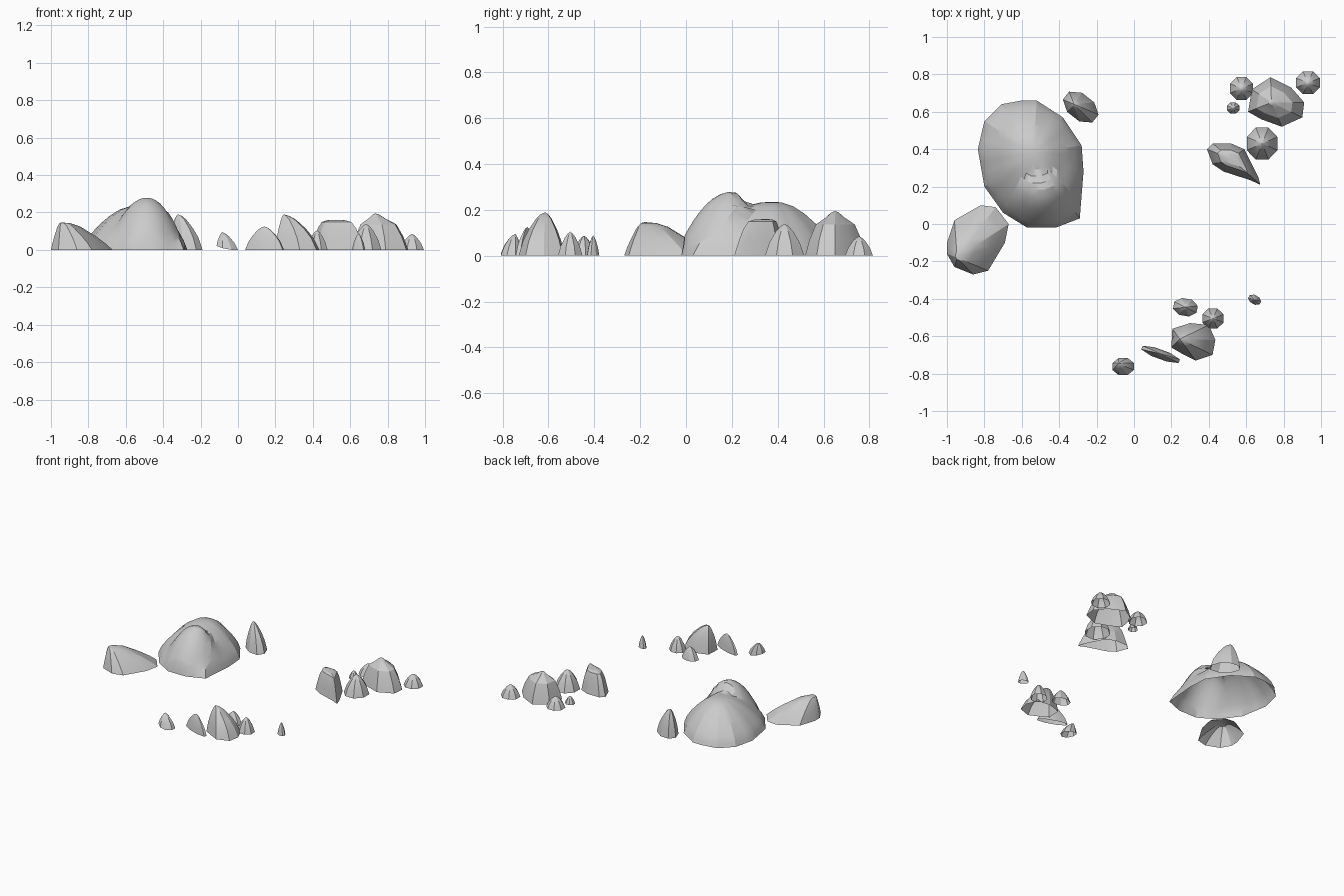
import bpy, bmesh, math
from mathutils import Vector

if "Cube" in bpy.data.objects:
    bpy.data.objects.remove(bpy.data.objects["Cube"])

# vertical profiles: (height fraction, width fraction), closing at the peak
CONE = [(0, 1), (.40, .78), (.75, .45), (.92, .2)]
SHARP = [(0, 1), (.33, .84), (.60, .62), (.85, .34), (.95, .17)]
SHOULDER = [(0, 1), (.35, .86), (.70, .64), (.86, .30), (.97, .12)]
SLAB = [(0, 1), (.25, .85), (.50, .67), (.86, .36), (.97, .18)]
BLUNT = [(0, 1), (.38, .86), (.72, .72), (.93, .56), (.99, .35)]
SLOPE = [(0, 1), (.2, .93), (.4, .81), (.6, .66), (.78, .49), (.92, .31), (.99, .13)]


def ellipse(cx, cy, rx, ry, rot=0, n=8):
    a = math.radians(rot)
    pts = []
    for i in range(n):
        t = 2 * math.pi * (i + .5) / n
        x, y = 1.03 * rx * math.cos(t), 1.03 * ry * math.sin(t)
        pts.append((cx + x * math.cos(a) - y * math.sin(a),
                    cy + x * math.sin(a) + y * math.cos(a)))
    return pts


def split(pts):
    # add points along every side, keeping the sides straight
    out = []
    for a, b in zip(pts, pts[1:] + pts[:1]):
        out += [Vector(a).lerp(Vector(b), k / 3) for k in range(3)]
    return out


def rock(name, base, peak, profile, bump=None, tilt=0):
    """Open-bottomed shell rising from a base outline to a peak."""
    bm = bmesh.new()
    px, py, h = peak

    def vert(x, y, z, f):
        if bump and f > 0:
            z = max(z, bump(x, y))
        return bm.verts.new((x, y, z + tilt * (1 - f) * max(0, px + .03 - x)))

    rings = [[vert(px + (p[0] - px) * s, py + (p[1] - py) * s, h * f, f) for p in base]
             for f, s in profile]
    n = len(base)
    for lo, hi in zip(rings, rings[1:]):
        for i in range(n):
            j = (i + 1) % n
            bm.faces.new((lo[i], lo[j], hi[j], hi[i]))
    top = vert(px, py, h, 1)
    for i in range(n):
        bm.faces.new((rings[-1][i], rings[-1][(i + 1) % n], top))
    bmesh.ops.recalc_face_normals(bm, faces=bm.faces)
    if sum(f.normal.z for f in bm.faces) < 0:
        bmesh.ops.reverse_faces(bm, faces=bm.faces)
    me = bpy.data.meshes.new(name)
    bm.to_mesh(me)
    bm.free()
    ob = bpy.data.objects.new(name, me)
    bpy.context.collection.objects.link(ob)
    return ob


def lobe(cx, cy, h, rx, front, back, power=2.0):
    def f(x, y):
        dy = (y - cy) / (back if y > cy else front)
        d = math.hypot((x - cx) / rx, dy)
        return h * (1 - d ** power)
    return f


# extra rings give the boulder room for its second summit
FINE = [SLOPE[0]]
for a, b in zip(SLOPE, SLOPE[1:]):
    FINE += [((a[0] + b[0]) / 2, (a[1] + b[1]) / 2), b]

# left group: boulder with a second summit, slanted slab, spike
rock("boulder", split([(-.27, .28), (-.28, .42), (-.38, .57), (-.52, .66), (-.60, .66), (-.71, .64),
                       (-.80, .55), (-.835, .40), (-.80, .20), (-.70, .06), (-.57, -.02),
                       (-.42, -.02), (-.29, .03)]),
     (-.54, .38, .235), FINE, lobe(-.49, .20, .28, .22, .25, .145))
rock("slanted_rock", [(-1, -.1), (-.96, .02), (-.82, .1), (-.74, .09), (-.67, 0), (-.69, -.1),
                      (-.78, -.25), (-.86, -.27), (-.96, -.23), (-1, -.16)][::-1],
     (-.945, -.18, .147), SLAB)
rock("spike_rock", ellipse(-.285, .625, .105, .068, -38), (-.32, .64, .19), SHARP)

# back right group
rock("back_rock", [(.61, .60), (.68, .56), (.79, .52), (.90, .57), (.91, .65), (.84, .73),
                   (.73, .785), (.63, .72)],
     (.735, .65, .195), SHOULDER)
rock("ridge_rock", [(.39, .40), (.42, .32), (.48, .28), (.62, .235), (.675, .21), (.665, .25),
                    (.61, .36), (.59, .40), (.52, .43), (.42, .43)],
     (.52, .35, .16), BLUNT)

# front group
rock("front_rock", [(.20, -.66), (.25, -.69), (.33, -.73), (.42, -.70), (.435, -.62), (.40, -.54),
                    (.30, -.53), (.205, -.56)],
     (.245, -.615, .19), SHARP)
rock("leaning_rock", ellipse(.142, -.697, .112, .026, -20), (.14, -.692, .125), SHARP)
rock("tilted_rock", ellipse(-.058, -.762, .06, .048), (-.085, -.745, .095), CONE, tilt=.35)

# small pointed rocks: name, centre, radii, rotation, height
for name, cx, cy, rx, ry, rot, h in [
        ("back_pebble_left", .575, .725, .065, .064, 0, .08),
        ("back_pebble_right", .93, .755, .067, .064, 0, .085),
        ("back_pebble_tiny", .53, .62, .035, .032, 0, .055),
        ("middle_cone", .685, .43, .086, .09, 0, .14),
        ("front_pebble_back", .275, -.445, .067, .048, -10, .088),
        ("front_pebble_right", .422, -.505, .06, .056, 0, .105),
        ("far_pebble", .645, -.405, .037, .024, -30, .088)]:
    rock(name, ellipse(cx, cy, rx, ry, rot), (cx, cy, h), CONE)

# mostly soft faces with sharp ridges
for ob in bpy.context.collection.objects:
    ob.select_set(True)
    bpy.context.view_layer.objects.active = ob
bpy.ops.object.shade_smooth_by_angle(angle=math.radians(22))
